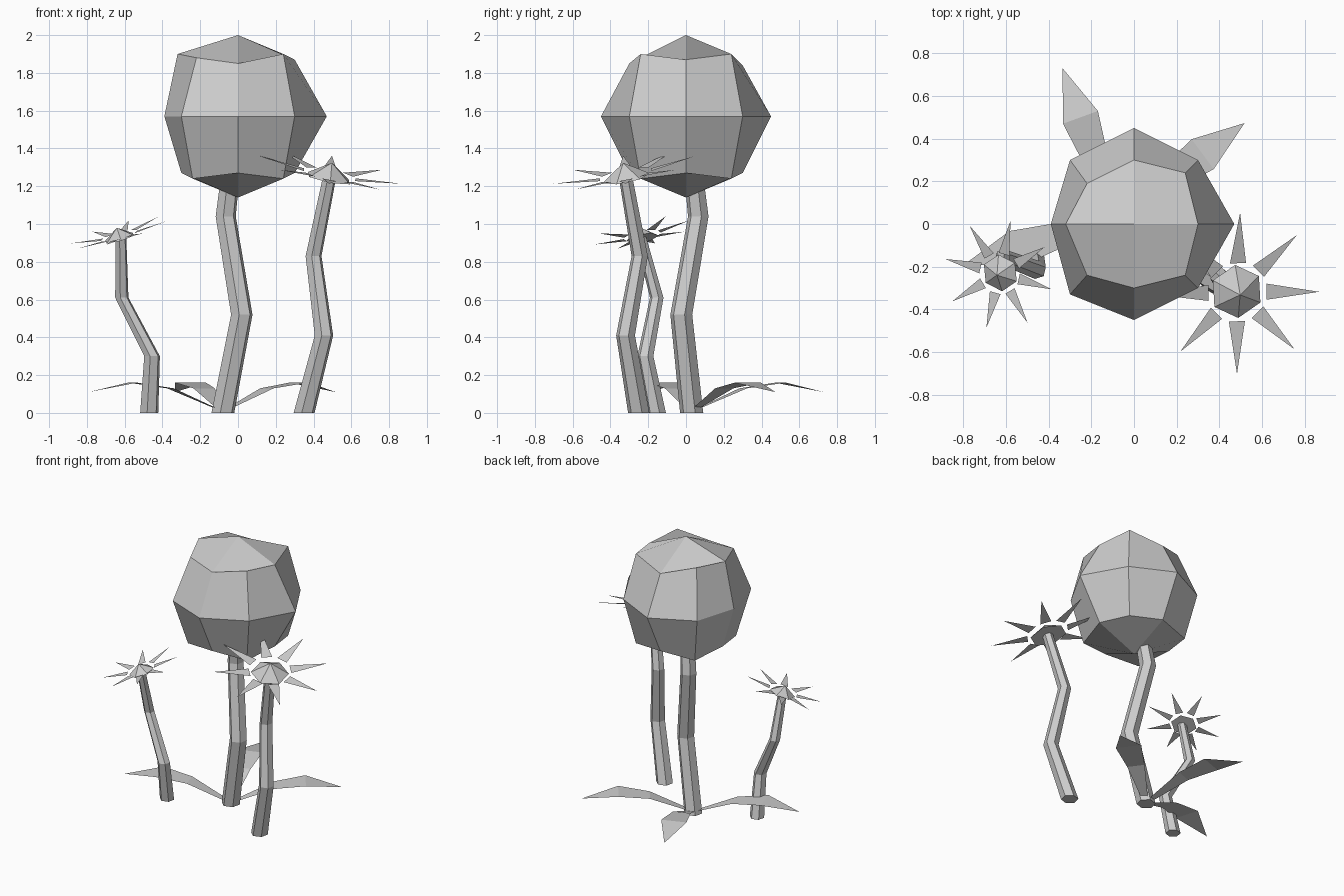
import bpy
import bmesh
from math import sin, cos, pi, radians
from mathutils import Vector

cube = bpy.data.objects.get("Cube")
if cube:
    bpy.data.objects.remove(cube, do_unlink=True)

# Single pale grey material
grey = bpy.data.materials.new("pale grey")
grey.use_nodes = True
colour = (0.6, 0.6, 0.6, 1)
grey.diffuse_color = colour
grey.node_tree.nodes["Principled BSDF"].inputs["Base Color"].default_value = colour


def finish(bm, name, solid=True):
    if solid:
        bmesh.ops.recalc_face_normals(bm, faces=bm.faces)
    mesh = bpy.data.meshes.new(name)
    bm.to_mesh(mesh)
    bm.free()
    mesh.materials.append(grey)
    obj = bpy.data.objects.new(name, mesh)
    bpy.context.collection.objects.link(obj)
    return obj


def ring(bm, centre, radius, sides=6, turn=0.0):
    return [bm.verts.new(Vector(centre) + radius * Vector(
        (cos(turn + i * 2 * pi / sides), sin(turn + i * 2 * pi / sides), 0)))
        for i in range(sides)]


# Crooked six-sided stem through a few joints, tapering upwards
def stem(name, joints, low, high):
    bm = bmesh.new()
    last = len(joints) - 1
    rings = [ring(bm, p, low + (high - low) * i / last, turn=0.3)
             for i, p in enumerate(joints)]
    for a, b in zip(rings, rings[1:]):
        for i in range(6):
            j = (i + 1) % 6
            bm.faces.new((a[i], a[j], b[j], b[i]))
    bm.faces.new(rings[0][::-1])
    bm.faces.new(rings[-1])
    finish(bm, name)


# Flower: shallow six-sided cone with eight loose pointed petals
def flower(name, centre, size, slope, spin):
    tilt = Vector((0, 0, 1)).rotation_difference(
        Vector((-slope[0], -slope[1], 1)).normalized())

    bm = bmesh.new()
    rim = ring(bm, (0, 0, -0.12), 0.33, turn=0.6)
    apex = bm.verts.new((0, 0, 0.1))
    for i in range(6):
        bm.faces.new((rim[i], rim[(i + 1) % 6], apex))
    bm.faces.new(rim[::-1])
    heart = finish(bm, name + "_heart")

    bm = bmesh.new()
    for i in range(8):
        a = spin + i * pi / 4
        out, side = Vector((cos(a), sin(a), 0)), Vector((-sin(a), cos(a), 0))
        base = out * 0.36 + Vector((0, 0, -0.07))
        bm.faces.new([bm.verts.new(p) for p in
                      (base - side * 0.1, out, base + side * 0.1)])
    petals = finish(bm, name + "_petals", solid=False)

    for obj in (heart, petals):
        for v in obj.data.vertices:
            v.co = tilt @ (v.co * size) + Vector(centre)


# Arched pointed leaf growing out of the main stem's foot
def leaf(name, angle):
    bm = bmesh.new()
    a = radians(angle)
    out, side = Vector((cos(a), sin(a), 0)), Vector((-sin(a), cos(a), 0))
    foot = Vector((-0.08, 0.03, 0))
    rows = []
    for reach, half, z in ((0.03, 0.02, 0.02), (0.29, 0.06, 0.13), (0.5, 0.087, 0.16)):
        p = foot + out * reach + Vector((0, 0, z))
        rows.append([bm.verts.new(p - side * half), bm.verts.new(p + side * half)])
    for (p, q), (r, s) in zip(rows, rows[1:]):
        bm.faces.new((p, r, s, q))
    tip = bm.verts.new(foot + out * 0.745 + Vector((0, 0, 0.11)))
    bm.faces.new((rows[-1][0], tip, rows[-1][1]))
    finish(bm, name, solid=False)


# Faceted crown: a once-divided cube pushed out to a lumpy ball
bm = bmesh.new()
bmesh.ops.create_cube(bm, size=2)
bmesh.ops.subdivide_edges(bm, edges=bm.edges[:], cuts=1, use_grid_fill=True)
spread = {1: (0.45, 0.43), 2: (0.3, 0.3), 3: (0.24, 0.33)}
nudge = {(-1, 0, 0): (0.06, 0, 0), (1, 0, 0): (0.02, 0, 0),
         (-1, -1, 0): (0, -0.03, 0), (-1, 0, 1): (-0.02, 0, 0.03),
         (0, -1, 1): (0, 0, -0.02), (0, 1, 1): (0, 0, -0.03),
         (-1, -1, 1): (0.02, 0, -0.02), (-1, 1, 1): (0.02, -0.05, 0)}
for v in bm.verts:
    key = tuple(round(c) for c in v.co)
    flat, tall = spread[sum(map(abs, key))]
    v.co = Vector((key[0] * flat, key[1] * flat, 1.57 + key[2] * tall))
    v.co += Vector(nudge.get(key, (0, 0, 0)))
finish(bm, "crown")

stem("main_stem", [(-0.08, 0.03, 0), (0.02, -0.025, 0.52),
                   (-0.065, 0.065, 1.04), (-0.045, 0.045, 1.22)], 0.063, 0.052)
stem("left_stem", [(0.35, -0.25, 0), (0.455, -0.32, 0.41),
                   (0.4, -0.245, 0.83), (0.485, -0.32, 1.25)], 0.058, 0.037)
stem("right_stem", [(-0.47, -0.155, 0), (-0.455, -0.215, 0.3),
                    (-0.615, -0.155, 0.61), (-0.62, -0.24, 0.93)], 0.05, 0.03)

flower("left_flower", (0.49, -0.325, 1.287), 0.385, (-0.2, 0.2), 0)
flower("right_flower", (-0.635, -0.235, 0.955), 0.265, (0.285, 0.19), -0.25)

for name, angle in (("back_leaf", 110), ("left_leaf", 36.5), ("right_leaf", 197)):
    leaf(name, angle)
